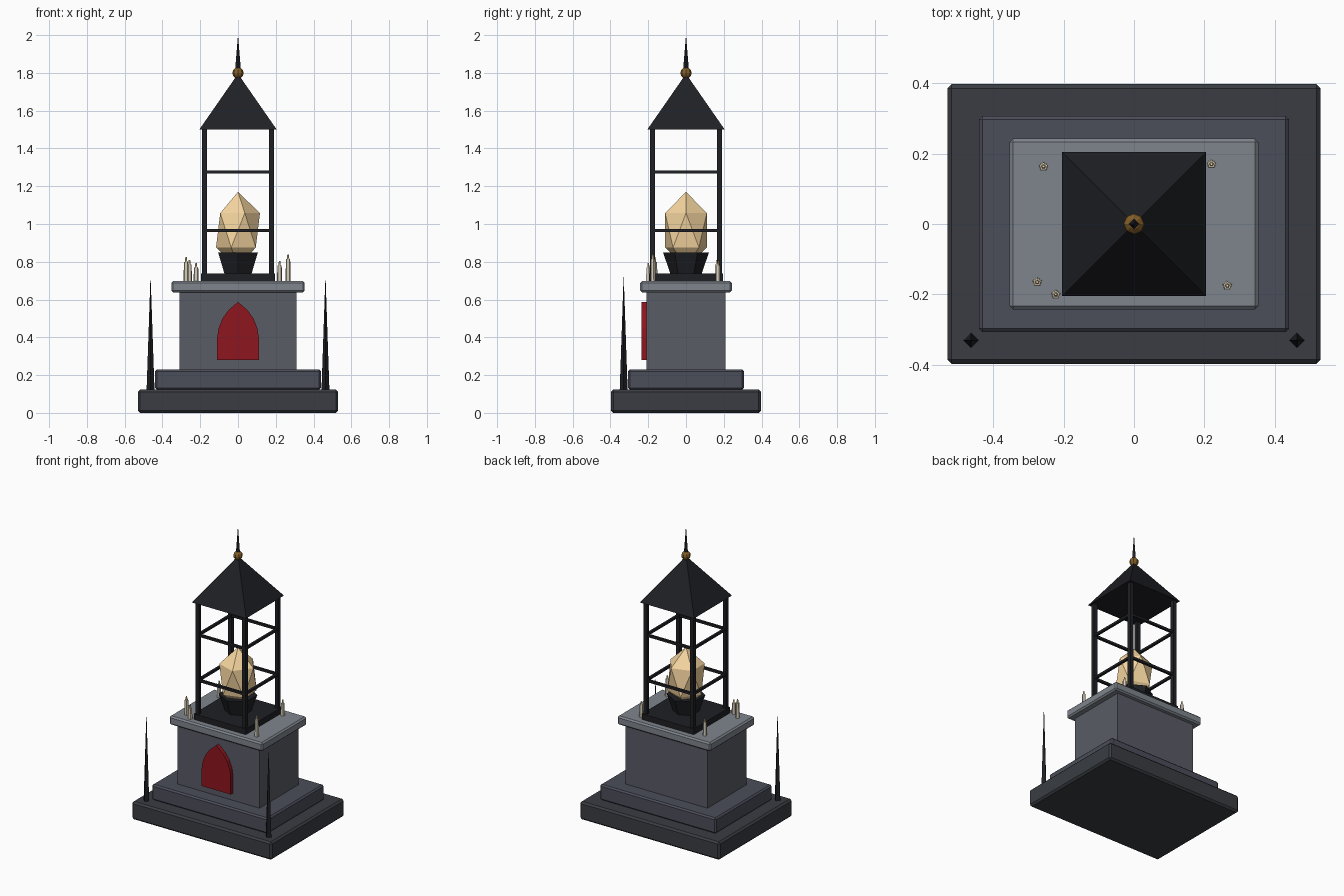
import bpy, bmesh, math
from mathutils import Matrix

if "Cube" in bpy.data.objects:
    bpy.data.objects.remove(bpy.data.objects["Cube"])


def mat(name, rgb):
    m = bpy.data.materials.new(name)
    m.diffuse_color = [(c / 255) ** 2.2 for c in rgb] + [1]
    m.use_nodes = True
    m.node_tree.nodes["Principled BSDF"].inputs["Base Color"].default_value = m.diffuse_color
    return m


BASE = mat("dark_stone", (60, 63, 68))
STEP = mat("mid_stone", (76, 78, 90))
BODY = mat("body_stone", (90, 92, 102))
SLAB = mat("pale_stone", (126, 132, 140))
IRON = mat("iron", (36, 37, 41))
RED = mat("red_panel", (140, 28, 36))
GLOW = mat("crystal", (245, 212, 158))
BRASS = mat("brass", (130, 95, 45))
WAX = mat("wax", (215, 205, 185))
FLAME = mat("flame", (250, 228, 175))


def finish(name, bm, material, loc=(0, 0, 0)):
    me = bpy.data.meshes.new(name)
    bmesh.ops.recalc_face_normals(bm, faces=bm.faces)
    bm.to_mesh(me)
    bm.free()
    ob = bpy.data.objects.new(name, me)
    ob.location = loc
    me.materials.append(material)
    bpy.context.collection.objects.link(ob)
    return ob


def box(name, hx, hy, z0, z1, material, x=0, y=0, bevel=0):
    bm = bmesh.new()
    bmesh.ops.create_cube(bm, size=1, matrix=Matrix.Diagonal((2 * hx, 2 * hy, z1 - z0, 1)))
    ob = finish(name, bm, material, (x, y, (z0 + z1) / 2))
    if bevel:
        mod = ob.modifiers.new("bevel", 'BEVEL')
        mod.width = bevel
        mod.segments = 1
    return ob


def cone(name, sides, r0, r1, z0, z1, material, x=0, y=0, turn=0):
    # Sides start at +y before turning
    bm = bmesh.new()
    rings = []
    for r, z in ((r0, 0), (r1, z1 - z0)):
        n = sides if r > 0 else 1
        ang = [math.radians(90 + turn) + 2 * math.pi * i / sides for i in range(n)]
        rings.append([bm.verts.new((r * math.cos(a), r * math.sin(a), z)) for a in ang])
    low, high = rings
    bm.faces.new(low)
    if len(high) > 1:
        bm.faces.new(high)
    for i in range(sides):
        j = (i + 1) % sides
        bm.faces.new((low[i], low[j], high[j], high[i]) if len(high) > 1 else (low[i], low[j], high[0]))
    return finish(name, bm, material, (x, y, z0))


# Stepped stone pedestal
box("base_step", 0.53, 0.397, 0, 0.123, BASE, bevel=0.012)
box("upper_step", 0.44, 0.307, 0.123, 0.23, STEP, bevel=0.01)
box("pedestal_body", 0.31, 0.21, 0.23, 0.64, BODY)
box("pedestal_slab", 0.353, 0.243, 0.638, 0.698, SLAB, bevel=0.01)

# Pointed arch panel on the front
half = [(0.11, 0.28), (0.11, 0.40), (0.102, 0.45), (0.082, 0.50), (0.05, 0.545)]
outline = half + [(0, 0.587)] + [(-x, z) for x, z in reversed(half)]
bm = bmesh.new()
face = bm.faces.new([bm.verts.new((x, -0.236, z)) for x, z in outline])
ext = bmesh.ops.extrude_face_region(bm, geom=[face], use_keep_orig=True)
bmesh.ops.translate(bm, vec=(0, 0.03, 0), verts=[v for v in ext["geom"] if isinstance(v, bmesh.types.BMVert)])
finish("arch_panel", bm, RED)

# Lantern cage
P = 0.177
box("lantern_floor", 0.197, 0.197, 0.697, 0.737, IRON)
for sx in (-1, 1):
    for sy in (-1, 1):
        box("lantern_post", 0.013, 0.013, 0.735, 1.505, IRON, sx * P, sy * P)
for z in (0.965, 1.275):
    for s in (-1, 1):
        box("rail_x", P, 0.008, z - 0.008, z + 0.008, IRON, 0, s * P)
        box("rail_y", 0.008, P, z - 0.008, z + 0.008, IRON, s * P, 0)

# Roof and finial
cone("lantern_roof", 4, 0.205 * math.sqrt(2), 0, 1.50, 1.795, IRON, turn=45)
cone("finial_spike", 4, 0.016, 0, 1.81, 2.0, IRON)
bm = bmesh.new()
bmesh.ops.create_uvsphere(bm, u_segments=8, v_segments=6, radius=0.03)
finish("finial_ball", bm, BRASS, (0, 0, 1.80))

# Crystal in a six-sided cup
cone("crystal_cup", 6, 0.082, 0.121, 0.735, 0.848, IRON)
bm = bmesh.new()
bmesh.ops.create_icosphere(bm, subdivisions=1, radius=1, matrix=Matrix.Diagonal((0.13, 0.13, 0.203, 1)))
finish("crystal", bm, GLOW, (0, 0, 0.967))

# Candles with small flames
for x, y, top in ((-0.275, -0.165, 0.80), (-0.222, -0.20, 0.77), (0.265, -0.175, 0.815),
                  (-0.257, 0.163, 0.785), (0.22, 0.17, 0.78)):
    cone("candle", 5, 0.014, 0.012, 0.695, top, WAX, x, y)
    cone("candle_flame", 5, 0.007, 0.004, top, top + 0.024, FLAME, x, y)

# Corner spikes at the front
for s in (-1, 1):
    cone("corner_spike", 4, 0.021, 0, 0.12, 0.733, IRON, s * 0.463, -0.33)
